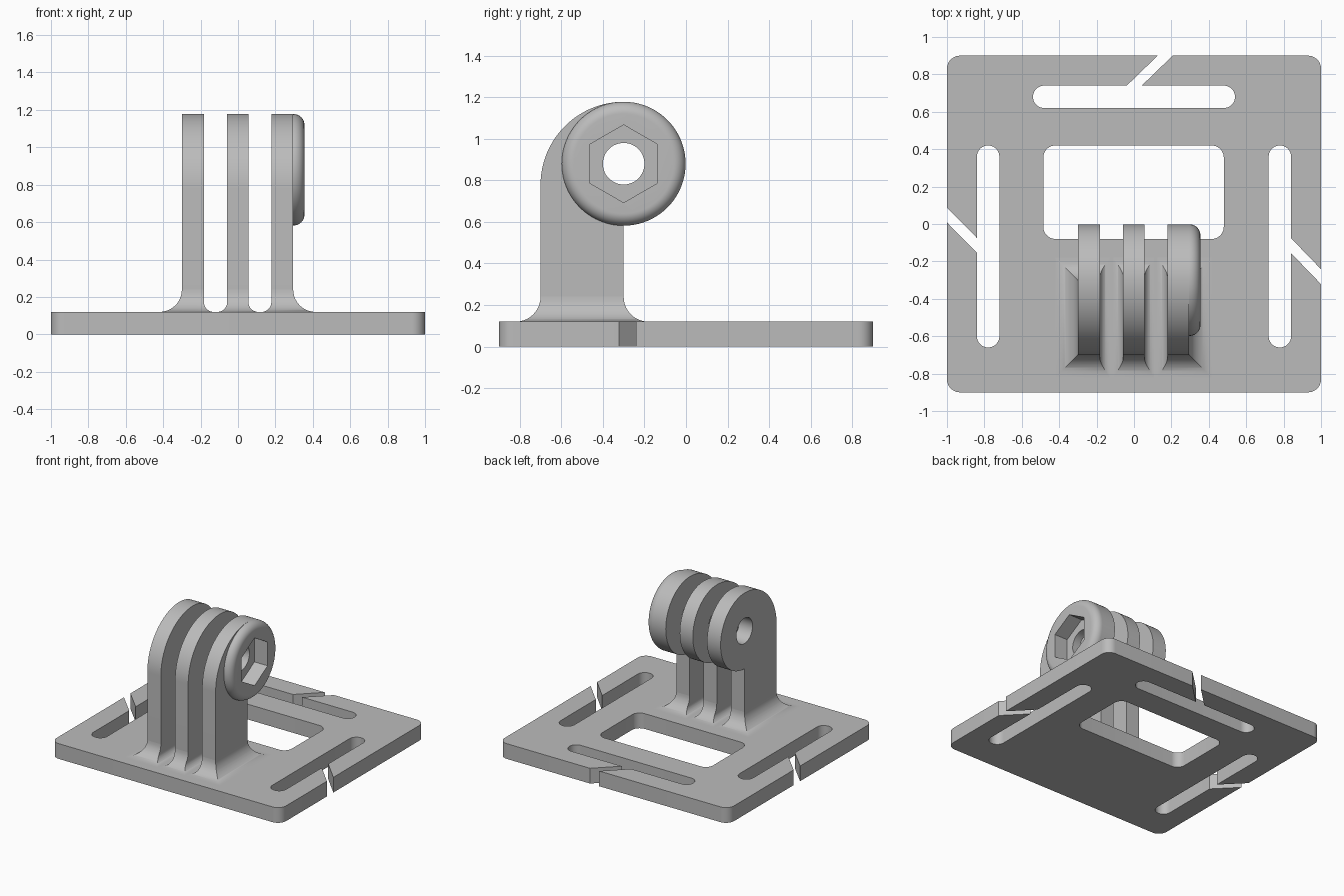
import bpy
import bmesh
from math import cos, sin, pi, sqrt, radians

if "Cube" in bpy.data.objects:
    bpy.data.objects.remove(bpy.data.objects["Cube"], do_unlink=True)

grey = bpy.data.materials.new("light grey plastic")
grey.use_nodes = True
grey.diffuse_color = (0.5, 0.5, 0.5, 1)
grey.node_tree.nodes["Principled BSDF"].inputs["Base Color"].default_value = grey.diffuse_color


def loft(name, rings):
    """Closed solid through a stack of equal-length rings of points."""
    bm = bmesh.new()
    loops = [[bm.verts.new(p) for p in ring] for ring in rings]
    n = len(loops[0])
    for a, b in zip(loops, loops[1:]):
        for i in range(n):
            j = (i + 1) % n
            bm.faces.new((a[i], a[j], b[j], b[i]))
    bm.faces.new(loops[0])
    bm.faces.new(loops[-1])
    bmesh.ops.recalc_face_normals(bm, faces=bm.faces)
    mesh = bpy.data.meshes.new(name)
    bm.to_mesh(mesh)
    bm.free()
    mesh.materials.append(grey)
    obj = bpy.data.objects.new(name, mesh)
    bpy.context.collection.objects.link(obj)
    return obj


def slab(name, pts, low, high):
    """Plan outline extruded along z."""
    return loft(name, [[(x, y, z) for x, y in pts] for z in (low, high)])


def side_slab(name, pts, low, high):
    """Side outline (y, z) extruded along x."""
    return loft(name, [[(x, y, z) for y, z in pts] for x in (low, high)])


def arc(cy, cz, r, start, end, steps):
    angles = [radians(start + (end - start) * i / steps) for i in range(steps + 1)]
    return [(cy + r * cos(a), cz + r * sin(a)) for a in angles]


def circle(r, steps=64, start=0):
    return arc(EYE_Y, EYE_Z, r, start, start + 360, steps)[:-1]


def round_rect(x0, x1, y0, y1, r):
    pts = []
    for cx, cy, a in ((x1 - r, y1 - r, 0), (x0 + r, y1 - r, 90),
                      (x0 + r, y0 + r, 180), (x1 - r, y0 + r, 270)):
        pts += arc(cx, cy, r, a, a + 90, 10)
    return pts


def carve(obj, cutters):
    for c in cutters:
        c.hide_render = True
        m = obj.modifiers.new("cut", 'BOOLEAN')
        m.operation, m.solver, m.object = 'DIFFERENCE', 'EXACT', c
    graph = bpy.context.evaluated_depsgraph_get()
    mesh = bpy.data.meshes.new_from_object(obj.evaluated_get(graph))
    obj.modifiers.clear()
    obj.data = mesh
    for c in cutters:
        bpy.data.objects.remove(c, do_unlink=True)


def smooth(obj):
    obj.data.shade_smooth()
    obj.data.set_sharp_from_angle(angle=radians(30))


TOP = 0.12                       # plate thickness
EYE_Y, EYE_Z, EYE_R = -0.3, 0.88, 0.298
FLARE = 0.12                     # outer fillet radius
INNER = 0.052                    # fillet radius between prongs

# Base plate with window, three strap slots and slanted entry slits
plate = slab("base_plate", round_rect(-1, 1, -0.9, 0.9, 0.07), 0, TOP)
openings = [
    round_rect(-0.485, 0.48, -0.08, 0.42, 0.065),
    round_rect(0.72, 0.84, -0.66, 0.42, 0.0599),
    round_rect(-0.84, -0.72, -0.66, 0.42, 0.0599),
    round_rect(-0.54, 0.54, 0.62, 0.74, 0.0599),
    [(0.8, -0.035), (0.8, -0.115), (1.1, -0.425), (1.1, -0.345)],
    [(-1.1, 0.19), (-1.1, 0.11), (-0.8, -0.195), (-0.8, -0.115)],
    [(-0.08, 0.7), (0.0, 0.7), (0.31, 1.0), (0.23, 1.0)],
]
carve(plate, [slab("opening_cutter", o, -0.1, 0.3) for o in openings])
smooth(plate)


def fillet(r, h):
    return r - sqrt(r * r - (r - h) ** 2) if h < r else 0


# Side outline of a prong: straight stem, round eye, curved front shoulder
BACK, FRONT, STEM = -0.3, -0.7, TOP + FLARE
outline = ([(BACK, STEM)] + arc(EYE_Y, EYE_Z, EYE_R, -90, 90, 40)
           + arc(BACK, 0.778, 0.4, 90, 180, 28)[1:] + [(FRONT, STEM)])


def bolt_cutter():
    return side_slab("bolt_cutter", circle(0.1, 48), -0.6, 0.6)


def nut_cutter():
    return side_slab("nut_cutter", circle(0.187, 6, 30), 0.24, 0.6)


prongs = (("right_prong", -0.3, -0.182, FLARE, INNER),
          ("middle_prong", -0.058, 0.056, INNER, INNER),
          ("left_prong", 0.178, 0.295, INNER, FLARE))
heights = sorted({r * (1 - cos(pi / 2 * i / 10)) for r in (FLARE, INNER) for i in range(11)})

for name, x0, x1, r0, r1 in prongs:
    prong = side_slab(name, outline, x0, x1)
    carve(prong, [bolt_cutter()] + ([nut_cutter()] if x1 > 0.2 else []))
    smooth(prong)
    # Mitred fillet flaring from the prong into the plate
    rings = []
    for z, h in [(TOP - 0.02, 0)] + [(TOP + h, h) for h in heights]:
        a, b, e = x0 - fillet(r0, h), x1 + fillet(r1, h), fillet(FLARE, h)
        rings.append([(a, FRONT - e, z), (b, FRONT - e, z),
                      (b, BACK + e, z), (a, BACK + e, z)])
    smooth(loft(name + "_foot", rings))

# Rounded nut boss on the outside of the left prong, with hexagonal pocket
ROUND = 0.058
profile = [(0.295, EYE_R)] + arc(0.355 - ROUND, EYE_R - ROUND, ROUND, 90, 0, 10)
boss = loft("nut_boss", [[(x, y, z) for y, z in circle(r, 80)] for x, r in profile])
carve(boss, [bolt_cutter(), nut_cutter()])
smooth(boss)
